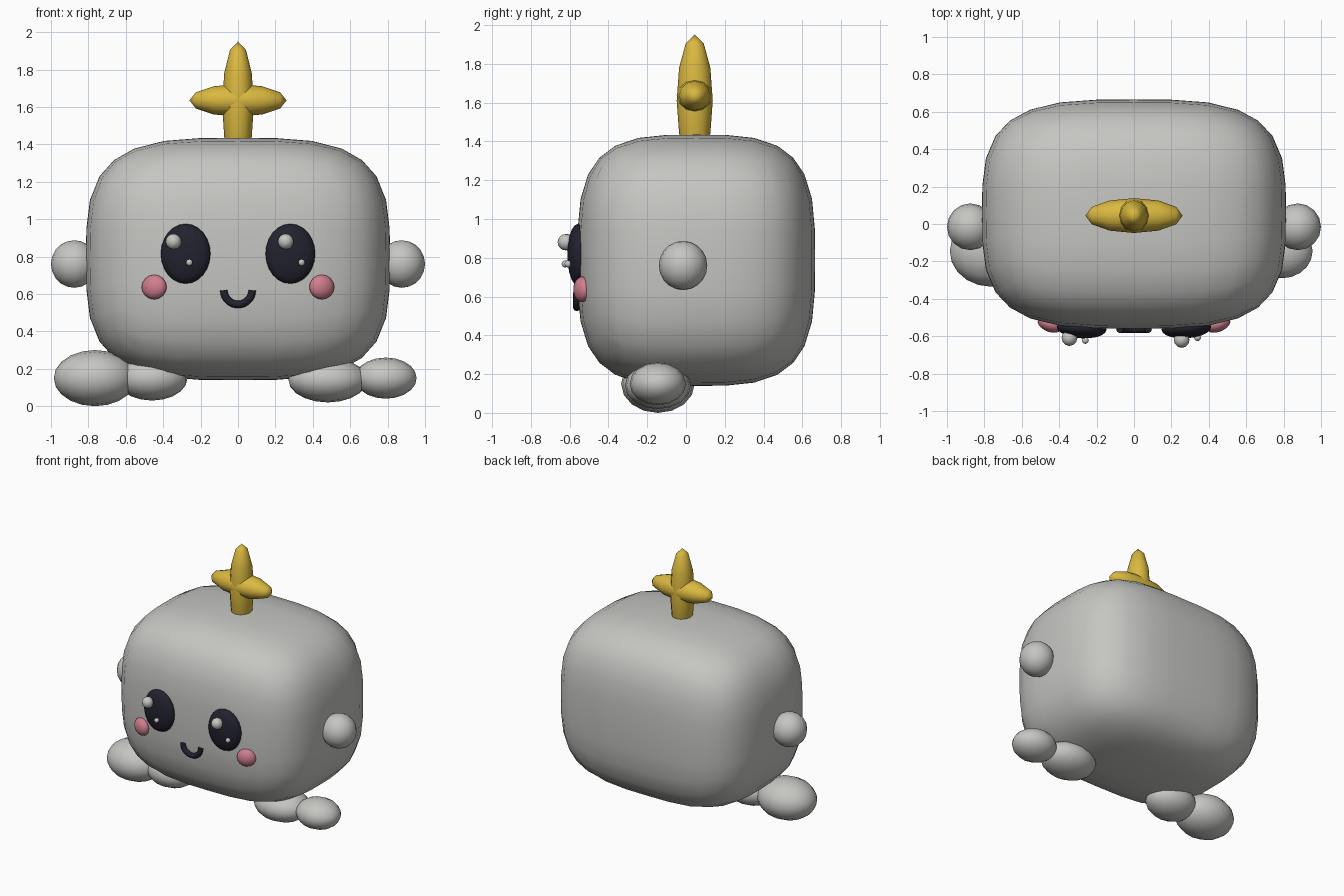
import bpy, bmesh, math
from mathutils import Matrix, Vector

cube = bpy.data.objects.get("Cube")
if cube:
    bpy.data.objects.remove(cube, do_unlink=True)


def material(name, rgb):
    m = bpy.data.materials.new(name)
    m.use_nodes = True
    m.diffuse_color = (*rgb, 1)
    bsdf = next(n for n in m.node_tree.nodes if n.type == 'BSDF_PRINCIPLED')
    bsdf.inputs["Base Color"].default_value = (*rgb, 1)
    return m


GREY = material("soft_grey", (0.56, 0.56, 0.54))
GOLD = material("gold", (0.70, 0.48, 0.05))
DARK = material("near_black", (0.016, 0.016, 0.028))
PINK = material("blush_pink", (0.64, 0.21, 0.27))


def finish(name, bm, mat):
    for f in bm.faces:
        f.smooth = True
    mesh = bpy.data.meshes.new(name)
    bm.to_mesh(mesh)
    bm.free()
    mesh.materials.append(mat)
    obj = bpy.data.objects.new(name, mesh)
    bpy.context.collection.objects.link(obj)
    return obj


def ellipsoid(name, centre, radii, mat, axis='Z', turn=0, segs=16, rings=10):
    """Ellipsoid whose poles lie on the given axis, turned about z."""
    bm = bmesh.new()
    bmesh.ops.create_uvsphere(bm, u_segments=segs, v_segments=rings, radius=1)
    pole = {'X': Matrix.Rotation(math.pi / 2, 4, 'Y'),
            'Y': Matrix.Rotation(math.pi / 2, 4, 'X'),
            'Z': Matrix.Identity(4)}[axis]
    place = Matrix.Translation(centre) @ Matrix.Rotation(turn, 4, 'Z')
    bm.transform(place @ Matrix.Diagonal((*radii, 1)) @ pole)
    return finish(name, bm, mat)


# Body: a gridded box rounded into a soft block
bm = bmesh.new()
bmesh.ops.create_cube(bm, size=2)
bmesh.ops.subdivide_edges(bm, edges=bm.edges[:], cuts=7, use_grid_fill=True)
ROUND = 3.4
for v in bm.verts:
    v.co /= sum(abs(c) ** ROUND for c in v.co) ** (1 / ROUND)
bm.transform(Matrix.Translation((0, 0.053, 0.787)) @ Matrix.Diagonal((0.813, 0.613, 0.648, 1)))
finish("body", bm, GREY)

# Crossed star ornament on the head
ellipsoid("star_upright", (0, 0.045, 1.61), (0.085, 0.093, 0.34), GOLD, 'Z', segs=12, rings=6)
ellipsoid("star_crossbar", (0, 0.045, 1.635), (0.26, 0.093, 0.087), GOLD, 'X', segs=12, rings=6)

# Uneven feet, each made of two lobes
ellipsoid("right_outer_foot", (-0.765, -0.145, 0.15), (0.22, 0.19, 0.15), GREY, 'X')
ellipsoid("right_inner_foot", (-0.46, -0.145, 0.15), (0.19, 0.16, 0.12), GREY, 'X')
ellipsoid("left_inner_foot", (0.48, -0.145, 0.14), (0.21, 0.17, 0.12), GREY, 'X')
ellipsoid("left_outer_foot", (0.79, -0.145, 0.15), (0.165, 0.145, 0.11), GREY, 'X')

# Mirrored hands, eyes and cheeks
for side, s in (("left", 1), ("right", -1)):
    ellipsoid(side + "_hand", (0.875 * s, -0.015, 0.76), (0.125, 0.125, 0.127), GREY)
    ellipsoid(side + "_eye", (0.28 * s, -0.558, 0.815), (0.133, 0.053, 0.16), DARK,
              'Y', 0.06 * s, segs=24)
    ellipsoid(side + "_cheek", (0.448 * s, -0.535, 0.637), (0.07, 0.042, 0.066), PINK,
              'Y', 0.35 * s)

# Eye highlights
for name, x, y, z, r in (("right_big_glint", -0.345, -0.61, 0.88, 0.042),
                         ("right_small_glint", -0.26, -0.623, 0.768, 0.018),
                         ("left_big_glint", 0.255, -0.62, 0.88, 0.042),
                         ("left_small_glint", 0.34, -0.608, 0.768, 0.018)):
    ellipsoid(name, (x, y, z), (r, r, r), GREY, segs=12, rings=8)

# Smile: half ring of tube with closed ends
curve = bpy.data.curves.new("mouth", 'CURVE')
curve.dimensions = '3D'
curve.bevel_depth = 0.02
curve.bevel_resolution = 2
curve.use_fill_caps = True
line = curve.splines.new('POLY')
STEPS = 14
line.points.add(STEPS)
for i, p in enumerate(line.points):
    a = math.pi * (1 + i / STEPS)
    p.co = (0.076 * math.cos(a), -0.563, 0.62 + 0.076 * math.sin(a), 1)
line.use_smooth = True
curve.materials.append(DARK)
bpy.context.collection.objects.link(bpy.data.objects.new("mouth", curve))
